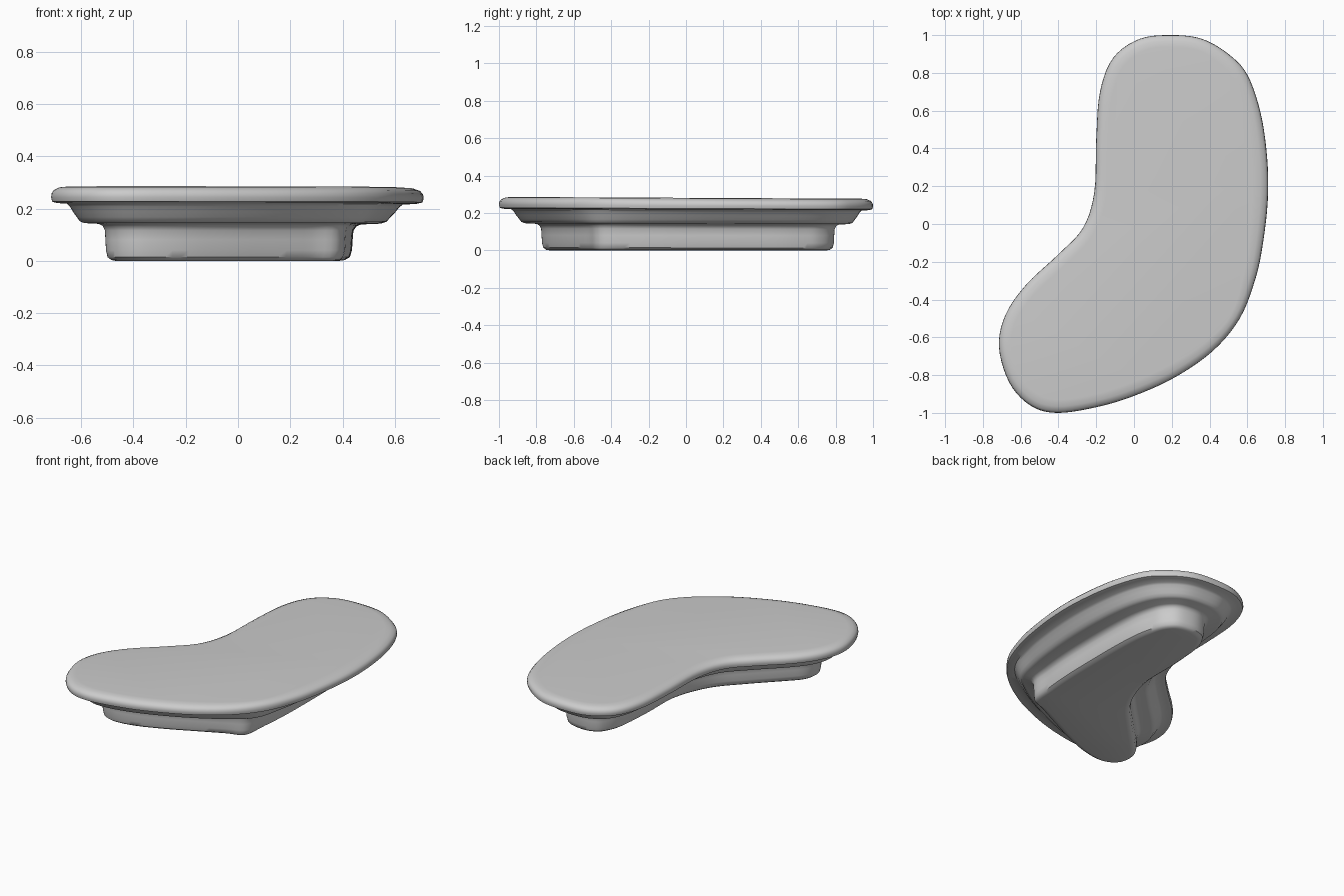
import bpy, bmesh
from mathutils import Vector

if "Cube" in bpy.data.objects:
    bpy.data.objects.remove(bpy.data.objects["Cube"])

# Matched outlines, clockwise from the +y tip: slab rim and foot (sharp outer elbow)
RIM = [(.2, 1), (.36, .98), (.5, .9), (.6, .79), (.67, .59), (.705, .35), (.708, .12),
       (.68, -.12), (.64, -.3), (.56, -.5), (.42, -.67), (.22, -.81), (0, -.91),
       (-.2, -.97), (-.41, -1), (-.55, -.96), (-.66, -.84), (-.715, -.65), (-.68, -.48),
       (-.57, -.32), (-.4, -.16), (-.27, -.02), (-.21, .17), (-.2, .45), (-.18, .7),
       (-.11, .88), (.03, .98)]
FOOT = [(.22, .79), (.31, .77), (.37, .71), (.4, .63), (.425, .5), (.435, .3), (.435, .08),
        (.43, -.12), (.415, -.3), (.39, -.46), (.28, -.52), (.12, -.6), (-.05, -.68),
        (-.22, -.745), (-.36, -.77), (-.44, -.75), (-.49, -.7), (-.505, -.63), (-.48, -.55),
        (-.4, -.46), (-.24, -.3), (-.09, -.13), (0, .1), (.01, .38), (.03, .62),
        (.08, .74), (.14, .78)]

# Stepped side profile: (blend from rim to foot outline, height)
PROFILE = [(.3, .281), (.15, .278), (.05, .268), (.01, .256), (0, .24), (.02, .224),
           (.1, .219), (.29, .216), (.34, .206), (.4, .185), (.47, .165), (.52, .15),
           (.6, .143), (.87, .14), (.94, .132), (.98, .115), (.99, .08), (1, .04),
           (1.03, .014), (1.1, .003), (1.18, 0)]


def smooth_loop(points, steps=5):
    """Closed Catmull-Rom curve through the points."""
    p = [Vector(q) for q in points]
    n, out = len(p), []
    for i in range(n):
        a, b, c, d = p[i - 1], p[i], p[(i + 1) % n], p[(i + 2) % n]
        for k in range(steps):
            t = k / steps
            out.append(.5 * (2 * b + (c - a) * t + (2 * a - 5 * b + 4 * c - d) * t * t
                             + (3 * b - a - 3 * c + d) * t ** 3))
    return out


rim, foot = smooth_loop(RIM), smooth_loop(FOOT)
bm = bmesh.new()

# Loft rings from the top face down to the foot
rings = []
for blend, z in PROFILE:
    ring = []
    for r, f in zip(rim, foot):
        q = r.lerp(f, blend)
        tilt = -.005 * q.y * z / .28
        ring.append(bm.verts.new((q.x, q.y, z + tilt)))
    rings.append(ring)
count = len(rim)
for upper, lower in zip(rings, rings[1:]):
    for i in range(count):
        j = (i + 1) % count
        bm.faces.new((upper[i], upper[j], lower[j], lower[i]))

# Flat top and underside
bm.faces.new(rings[0])
bm.faces.new(rings[-1])
bmesh.ops.recalc_face_normals(bm, faces=bm.faces)

mesh = bpy.data.meshes.new("stepped_curved_slab")
bm.to_mesh(mesh)
bm.free()
slab = bpy.data.objects.new("stepped_curved_slab", mesh)
bpy.context.collection.objects.link(slab)
bpy.context.view_layer.objects.active = slab
slab.select_set(True)
bpy.ops.object.shade_smooth_by_angle(angle=.7)
